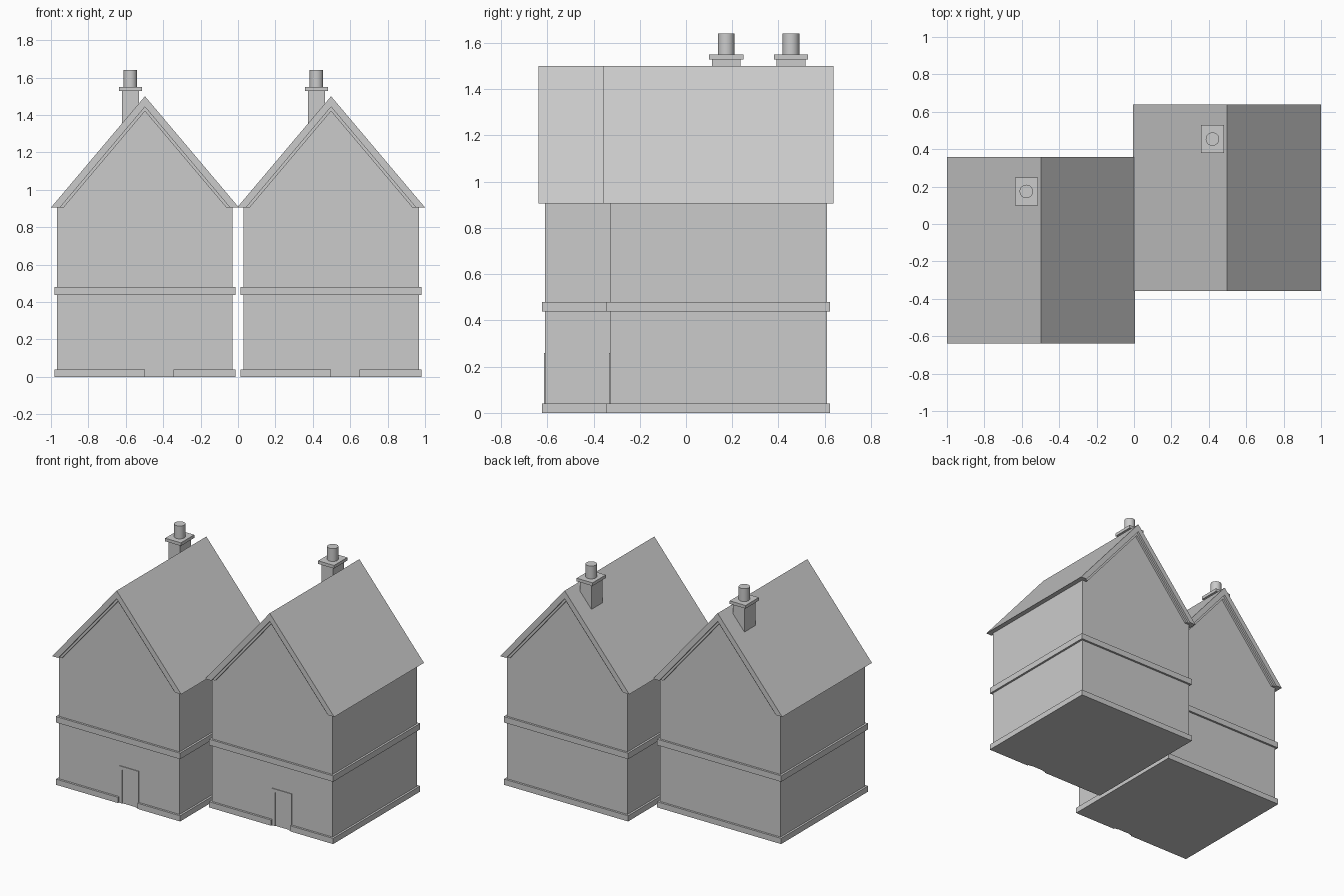
import bpy
import bmesh
from mathutils import Vector

old = bpy.data.objects.get("Cube")
if old:
    bpy.data.objects.remove(old)

stone = bpy.data.materials.new("plain grey")
stone.use_nodes = True
GREY = (0.6, 0.6, 0.6, 1)
stone.diffuse_color = GREY
stone.node_tree.nodes["Principled BSDF"].inputs["Base Color"].default_value = GREY


def finish(name, bm, centre):
    bmesh.ops.recalc_face_normals(bm, faces=bm.faces)
    mesh = bpy.data.meshes.new(name)
    bm.to_mesh(mesh)
    bm.free()
    mesh.materials.append(stone)
    obj = bpy.data.objects.new(name, mesh)
    obj.location = centre
    bpy.context.collection.objects.link(obj)
    return obj


def prism(name, centre, outline, start, end, axis="z"):
    """Extrude a flat outline along y (outline is x, z) or z (outline is x, y)."""
    bm = bmesh.new()
    place = (lambda a, b: (a, start, b)) if axis == "y" else (lambda a, b: (a, b, start))
    face = bm.faces.new([bm.verts.new(place(a, b)) for a, b in outline])
    moved = bmesh.ops.extrude_face_region(bm, geom=[face])["geom"]
    step = Vector((0, end - start, 0) if axis == "y" else (0, 0, end - start))
    bmesh.ops.translate(bm, vec=step, verts=[v for v in moved if isinstance(v, bmesh.types.BMVert)])
    return finish(name, bm, centre)


def rect(hx, hy, x=0, y=0):
    return [(x - hx, y - hy), (x + hx, y - hy), (x + hx, y + hy), (x - hx, y + hy)]


EAVE, RIDGE, HALF = 0.905, 1.5, 0.5025
SLOPE = (RIDGE - EAVE) / HALF
WALL, TRIM = 0.469, 0.4835
DOOR_L, DOOR_R, DOOR_TOP = 0.0, 0.152, 0.26


def chevron(top, bottom):
    """Outline of a sloping band between two parallel gable lines."""
    a, b = (top - EAVE) / SLOPE, (bottom - EAVE) / SLOPE
    return [(-a, EAVE), (0, top), (a, EAVE), (b, EAVE), (0, bottom), (-b, EAVE)]


def house(side, cx, cy):
    c = (cx, cy, 0)
    # walls and gables
    shoulder = 1.46 - WALL * SLOPE
    prism(side + "_walls", c, [(-WALL, 0.04), (WALL, 0.04), (WALL, shoulder),
                               (0, 1.46), (-WALL, shoulder)], -WALL, WALL, "y")
    # plinth with a gap at the door
    prism(side + "_plinth", c, [(-TRIM, -TRIM), (DOOR_L, -TRIM), (DOOR_L, -WALL), (DOOR_R, -WALL),
                                (DOOR_R, -TRIM), (TRIM, -TRIM), (TRIM, TRIM), (-TRIM, TRIM)], 0, 0.04)
    # band between the storeys
    prism(side + "_floor_band", c, rect(TRIM, TRIM), 0.438, 0.48)
    # roof and the trim under both gable edges
    prism(side + "_roof", c, chevron(RIDGE, 1.443), -0.4985, 0.4985, "y")
    prism(side + "_gable_trim", c, chevron(1.445, 1.42), -TRIM, TRIM, "y")
    # door frame and recessed-looking door
    e = 0.024
    prism(side + "_door_frame", c, [(DOOR_L, 0), (DOOR_L, DOOR_TOP), (DOOR_R, DOOR_TOP), (DOOR_R, 0),
                                    (DOOR_R - e, 0), (DOOR_R - e, DOOR_TOP - e),
                                    (DOOR_L + e, DOOR_TOP - e), (DOOR_L + e, 0)],
          -WALL - 0.005, -WALL, "y")
    # chimney stack, cap and pot
    sx, sy = -0.078, 0.314
    prism(side + "_chimney_stack", c, rect(0.045, 0.0625, sx, sy), 1.3, 1.53)
    prism(side + "_chimney_cap", c, rect(0.0615, 0.074, sx, sy), 1.528, 1.55)
    bm = bmesh.new()
    bmesh.ops.create_cone(bm, cap_ends=True, segments=32, radius1=0.036, radius2=0.036, depth=0.092)
    pot = finish(side + "_chimney_pot", bm, (cx + sx, cy + sy, 1.594))
    bpy.ops.object.select_all(action="DESELECT")
    pot.select_set(True)
    bpy.context.view_layer.objects.active = pot
    bpy.ops.object.shade_smooth_by_angle()


house("right_house", -0.4975, -0.14)
house("left_house", 0.4975, 0.14)
